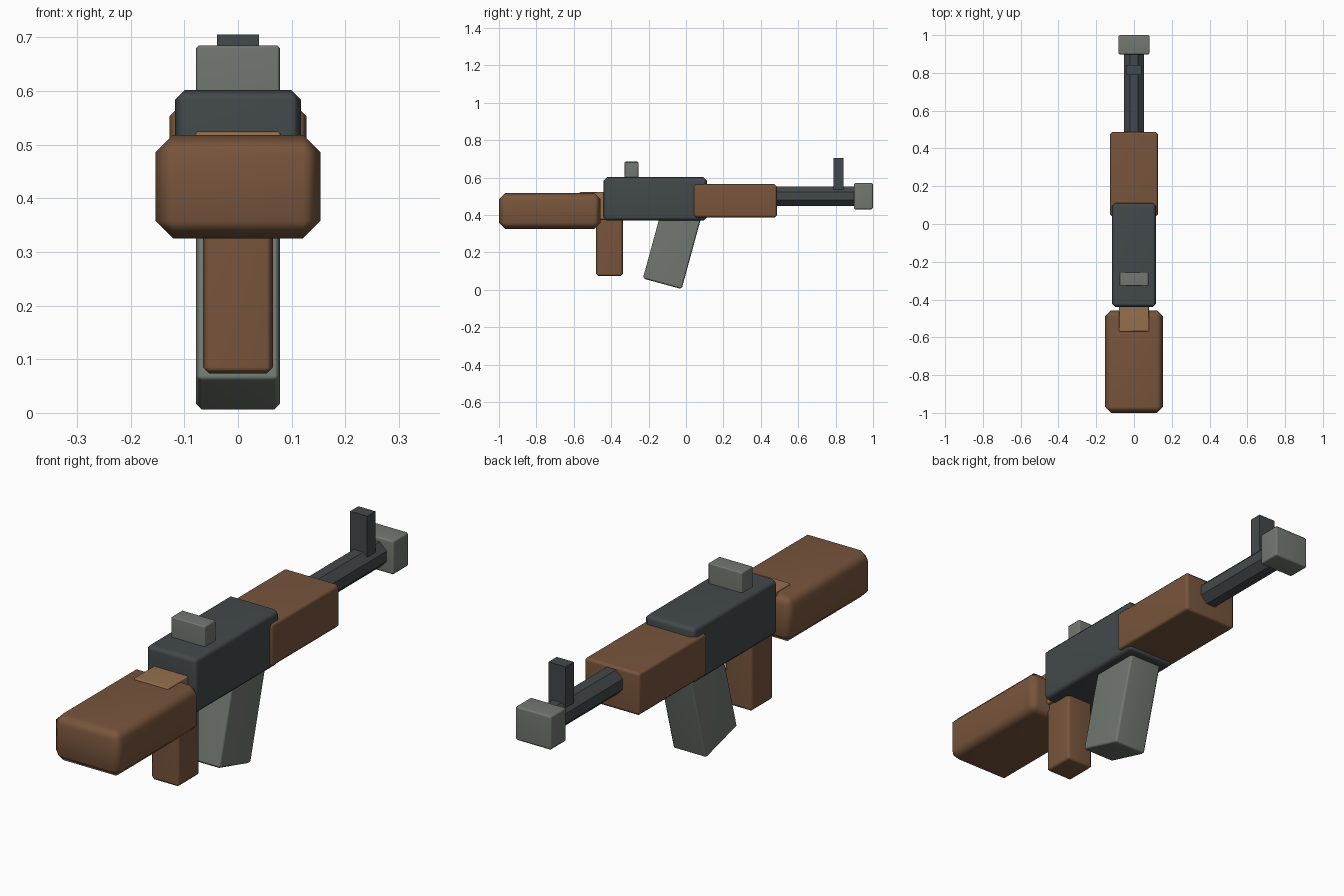
import bpy, bmesh, math
from mathutils import Matrix

if "Cube" in bpy.data.objects:
    bpy.data.objects.remove(bpy.data.objects["Cube"])


def material(name, rgb):
    m = bpy.data.materials.new(name)
    m.diffuse_color = (*rgb, 1)
    m.use_nodes = True
    m.node_tree.nodes["Principled BSDF"].inputs["Base Color"].default_value = m.diffuse_color
    return m


wood = material("brown wood", (0.185, 0.09, 0.045))
pale_wood = material("pale wood", (0.30, 0.16, 0.075))
steel = material("dark steel", (0.055, 0.066, 0.07))
grey = material("grey metal", (0.165, 0.19, 0.162))


def finish(name, bm, mat):
    mesh = bpy.data.meshes.new(name)
    bm.to_mesh(mesh)
    bm.free()
    mesh.materials.append(mat)
    ob = bpy.data.objects.new(name, mesh)
    bpy.context.collection.objects.link(ob)
    return ob


def block(name, mat, half_width, y, z, chamfer=0.0, tilt=0.0):
    """Box centred on x = 0 with softly shaded chamfered edges."""
    bm = bmesh.new()
    bmesh.ops.create_cube(bm, size=1)
    bmesh.ops.scale(bm, verts=bm.verts, vec=(2 * half_width, y[1] - y[0], z[1] - z[0]))
    if chamfer:
        bmesh.ops.bevel(bm, geom=bm.edges[:], offset=chamfer, segments=1, affect='EDGES')
    ob = finish(name, bm, mat)
    ob.location = (0, sum(y) / 2, sum(z) / 2)
    ob.rotation_euler.x = tilt
    if chamfer:
        bpy.ops.object.select_all(action='DESELECT')
        ob.select_set(True)
        bpy.context.view_layer.objects.active = ob
        bpy.ops.object.shade_smooth_by_angle(angle=math.radians(60))
        ob.modifiers.new("even shading", 'WEIGHTED_NORMAL')
    return ob


# Wooden furniture
block("stock", wood, 0.154, (-1.0, -0.457), (0.325, 0.518), 0.033)
block("stock_link", pale_wood, 0.08, (-0.57, -0.40), (0.375, 0.524), 0.005)
block("grip", wood, 0.065, (-0.48, -0.338), (0.073, 0.42), 0.012)
block("handguard", wood, 0.128, (0.04, 0.487), (0.386, 0.565), 0.013)

# Receiver, rear sight and slanted magazine
block("receiver", steel, 0.117, (-0.44, 0.112), (0.37, 0.602), 0.018)
block("rear_sight", grey, 0.078, (-0.328, -0.254), (0.57, 0.685), 0.005)
block("magazine", grey, 0.078, (-0.179, 0.036), (0.025, 0.445), 0.01, math.radians(-15.3))

# Eight-sided barrel
bm = bmesh.new()
bmesh.ops.create_cone(bm, cap_ends=True, segments=8, radius1=0.056, radius2=0.056, depth=0.5,
                      matrix=Matrix.Rotation(math.pi / 2, 4, 'X') @ Matrix.Rotation(math.pi / 8, 4, 'Z'))
barrel = finish("barrel", bm, steel)
barrel.location = (0, 0.68, 0.501)

# Front sight and muzzle block
block("front_sight", steel, 0.039, (0.788, 0.842), (0.50, 0.705))
block("muzzle", grey, 0.083, (0.897, 1.0), (0.43, 0.571), 0.008)
